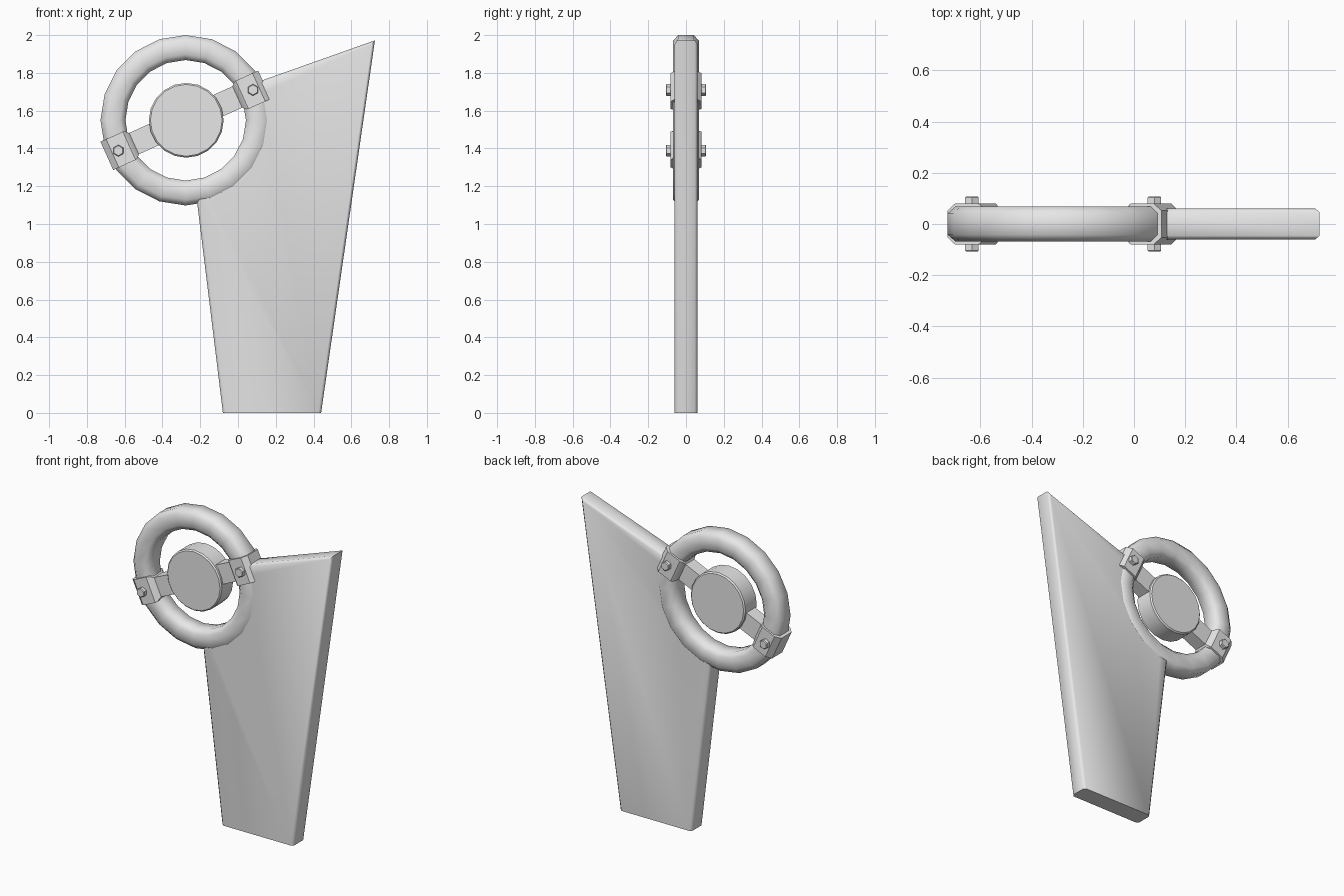
import bpy, bmesh, math
from mathutils import Vector, Matrix

if "Cube" in bpy.data.objects:
    bpy.data.objects.remove(bpy.data.objects["Cube"])

CX, CZ = -0.277, 1.549          # centre of the ring
TILT = math.radians(24.3)       # slope of the two arms

grey = bpy.data.materials.new("plain grey")
grey.diffuse_color = (0.8, 0.8, 0.8, 1)
grey.use_nodes = True
grey.node_tree.nodes["Principled BSDF"].inputs["Base Color"].default_value = grey.diffuse_color


def finish(bm, name, angle):
    """Turn a bmesh into a shaded object."""
    bmesh.ops.recalc_face_normals(bm, faces=bm.faces)
    me = bpy.data.meshes.new(name)
    bm.to_mesh(me)
    bm.free()
    me.materials.append(grey)
    ob = bpy.data.objects.new(name, me)
    bpy.context.collection.objects.link(ob)
    bpy.ops.object.select_all(action='DESELECT')
    ob.select_set(True)
    bpy.context.view_layer.objects.active = ob
    bpy.ops.object.shade_smooth_by_angle(angle=math.radians(angle))
    return ob


def bridge(bm, a, b):
    n = len(a)
    for i in range(n):
        bm.faces.new((a[i], a[(i + 1) % n], b[(i + 1) % n], b[i]))


def cylinder(name, x, z, radius, half, sides, bevel):
    """Cylinder lying along y with softened rims."""
    bm = bmesh.new()
    bmesh.ops.create_cone(bm, cap_ends=True, segments=sides, radius1=radius,
                          radius2=radius, depth=2 * half,
                          matrix=Matrix.Translation((x, 0, z)) @ Matrix.Rotation(math.pi / 2, 4, 'X'))
    rims = [e for e in bm.edges if abs(e.verts[0].co.y - e.verts[1].co.y) < 1e-4]
    bmesh.ops.bevel(bm, geom=rims, offset=bevel, segments=1, affect='EDGES')
    return finish(bm, name, 40)


# blade: tapered plate with a round cut-out that follows the ring
outline = [(-0.08, 0), (0.44, 0), (0.725, 1.972)]
for i in range(13):
    t = math.radians(28.5 - i * 110.5 / 12)
    outline.append((CX + 0.41 * math.cos(t), CZ + 0.41 * math.sin(t)))
bm = bmesh.new()
front = [bm.verts.new((x, -0.06, z)) for x, z in outline]
back = [bm.verts.new((x, 0.06, z)) for x, z in outline]
bm.faces.new(front)
bm.faces.new(back[::-1])
bridge(bm, front, back)
bm.edges.ensure_lookup_table()
soft = []
for side in (front, back):
    for i, j in ((1, 2), (2, 3), (len(outline) - 1, 0)):
        soft.append(bm.edges.get((side[i], side[j])))
bmesh.ops.bevel(bm, geom=soft, offset=0.014, segments=1, affect='EDGES')
finish(bm, "blade", 50)

# ring: eight-sided section swept in 20 steps
section = [(0.066, -0.042), (0.066, 0.042), (0.036, 0.068), (-0.036, 0.068),
           (-0.066, 0.042), (-0.066, -0.042), (-0.036, -0.068), (0.036, -0.068)]
bm = bmesh.new()
loops = []
for k in range(20):
    t = math.tau * k / 20
    loops.append([bm.verts.new((CX + (0.385 + r) * math.cos(t), y,
                                CZ + (0.385 + r) * math.sin(t))) for r, y in section])
for k in range(20):
    bridge(bm, loops[k], loops[(k + 1) % 20])
finish(bm, "ring", 60)

# hub disc
cylinder("hub_disc", CX + 0.003, CZ, 0.198, 0.066, 20, 0.008)

# arms: spoke that widens into a clamp over the ring, with a bolt through it
stations = [(0.10, 0.062, 0.045), (0.30, 0.062, 0.045), (0.318, 0.080, 0.074),
            (0.328, 0.082, 0.081), (0.425, 0.082, 0.081), (0.458, 0.082, 0.052)]
for s, label in ((1, "right"), (-1, "left")):
    u = Vector((s * math.cos(TILT), 0, s * math.sin(TILT)))
    v = Vector((-u.z, 0, u.x))
    c = Vector((CX, 0, CZ))
    bm = bmesh.new()
    rows = []
    for r, w, d in stations:
        rows.append([bm.verts.new(c + u * r + v * (w * a) + Vector((0, d * b, 0)))
                     for a, b in ((-1, -1), (1, -1), (1, 1), (-1, 1))])
    for a, b in zip(rows, rows[1:]):
        bridge(bm, a, b)
    bm.faces.new(rows[0])
    bm.faces.new(rows[-1])
    finish(bm, label + "_clamp_arm", 30)
    p = c + u * 0.391
    cylinder(label + "_bolt", p.x, p.z, 0.031, 0.107, 6, 0.004)
